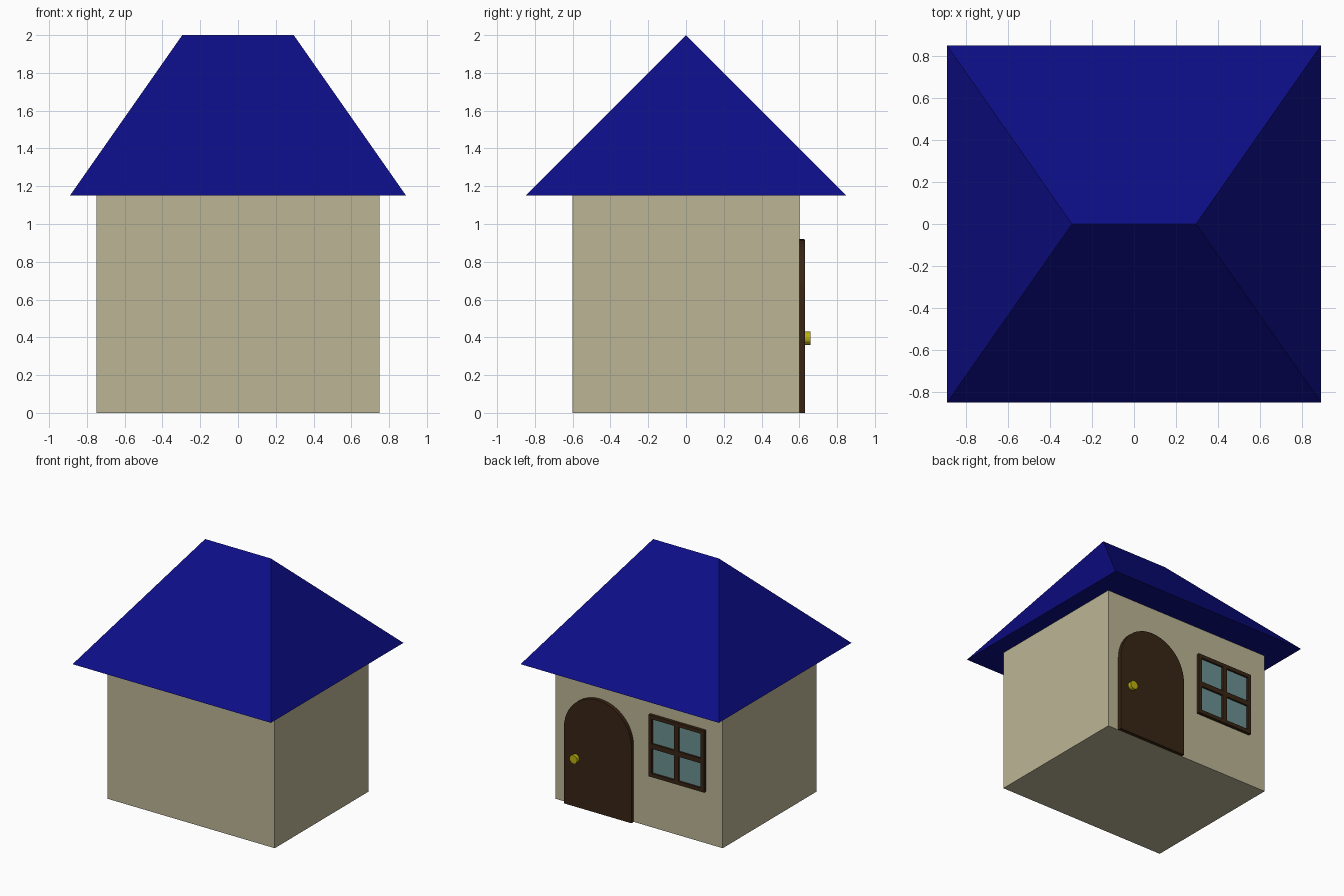
import bpy, bmesh, math
from mathutils import Matrix

if "Cube" in bpy.data.objects:
    bpy.data.objects.remove(bpy.data.objects["Cube"])


def material(name, rgb):
    m = bpy.data.materials.new(name)
    m.diffuse_color = (*rgb, 1)
    m.use_nodes = True
    m.node_tree.nodes["Principled BSDF"].inputs["Base Color"].default_value = m.diffuse_color
    return m


WALL = material("cream wall", (0.50, 0.46, 0.30))
ROOF = material("blue roof", (0.004, 0.004, 0.24))
WOOD = material("dark wood", (0.04, 0.018, 0.007))
GLASS = material("window glass", (0.15, 0.28, 0.29))
BRASS = material("brass", (0.50, 0.44, 0.004))


def finish(name, bm, mat):
    bmesh.ops.recalc_face_normals(bm, faces=bm.faces)
    mesh = bpy.data.meshes.new(name)
    bm.to_mesh(mesh)
    bm.free()
    mesh.materials.append(mat)
    ob = bpy.data.objects.new(name, mesh)
    bpy.context.collection.objects.link(ob)
    return ob


def add_box(bm, x0, x1, y0, y1, z0, z1):
    mat = (Matrix.Translation(((x0 + x1) / 2, (y0 + y1) / 2, (z0 + z1) / 2))
           @ Matrix.Diagonal((x1 - x0, y1 - y0, z1 - z0, 1)))
    bmesh.ops.create_cube(bm, size=1, matrix=mat)


def box(name, mat, *bounds):
    bm = bmesh.new()
    add_box(bm, *bounds)
    return finish(name, bm, mat)


# walls
box("walls", WALL, -0.75, 0.75, -0.6, 0.6, 0, 1.15)

# hipped roof: four eave corners and a short ridge
bm = bmesh.new()
eave = [bm.verts.new((x, y, 1.15)) for x, y in
        ((-0.89, -0.85), (0.89, -0.85), (0.89, 0.85), (-0.89, 0.85))]
left, right = [bm.verts.new((x, 0, 2)) for x in (-0.295, 0.295)]
a, b, c, d = eave
for f in ((a, b, c, d), (a, b, right, left), (b, c, right), (c, d, left, right), (d, a, left)):
    bm.faces.new(f)
finish("roof", bm, ROOF)

# arched door on the back wall
DOOR_X, DOOR_R, SPRING, STEPS = 0.352, 0.303, 0.615, 24
bm = bmesh.new()
profile = [(DOOR_X - DOOR_R, 0), (DOOR_X + DOOR_R, 0)]
for i in range(STEPS + 1):
    t = math.pi * i / STEPS
    profile.append((DOOR_X + DOOR_R * math.cos(t), SPRING + DOOR_R * math.sin(t)))
face = bm.faces.new([bm.verts.new((x, 0.6, z)) for x, z in profile])
ext = bmesh.ops.extrude_face_region(bm, geom=[face], use_keep_orig=True)
bmesh.ops.translate(bm, vec=(0, 0.03, 0),
                    verts=[v for v in ext["geom"] if isinstance(v, bmesh.types.BMVert)])
finish("door", bm, WOOD)

# door knob
bm = bmesh.new()
bmesh.ops.create_cone(bm, cap_ends=True, segments=12, radius1=0.035, radius2=0.035, depth=0.03,
                      matrix=Matrix.Translation((0.55, 0.645, 0.395))
                      @ Matrix.Rotation(math.pi / 2, 4, 'X'))
finish("door_knob", bm, BRASS)

# window: glass, surrounding frame and crossing bars
WX, WZ, H, T = -0.35, 0.67, 0.25, 0.03
box("window_glass", GLASS, WX - H + T, WX + H - T, 0.6, 0.61, WZ - H + T, WZ + H - T)
bm = bmesh.new()
for off, half in ((-H + T / 2, T / 2), (0, 0.02), (H - T / 2, T / 2)):
    add_box(bm, WX + off - half, WX + off + half, 0.6, 0.625, WZ - H, WZ + H)
    add_box(bm, WX - H, WX + H, 0.6, 0.625, WZ + off - half, WZ + off + half)
finish("window_frame", bm, WOOD)
